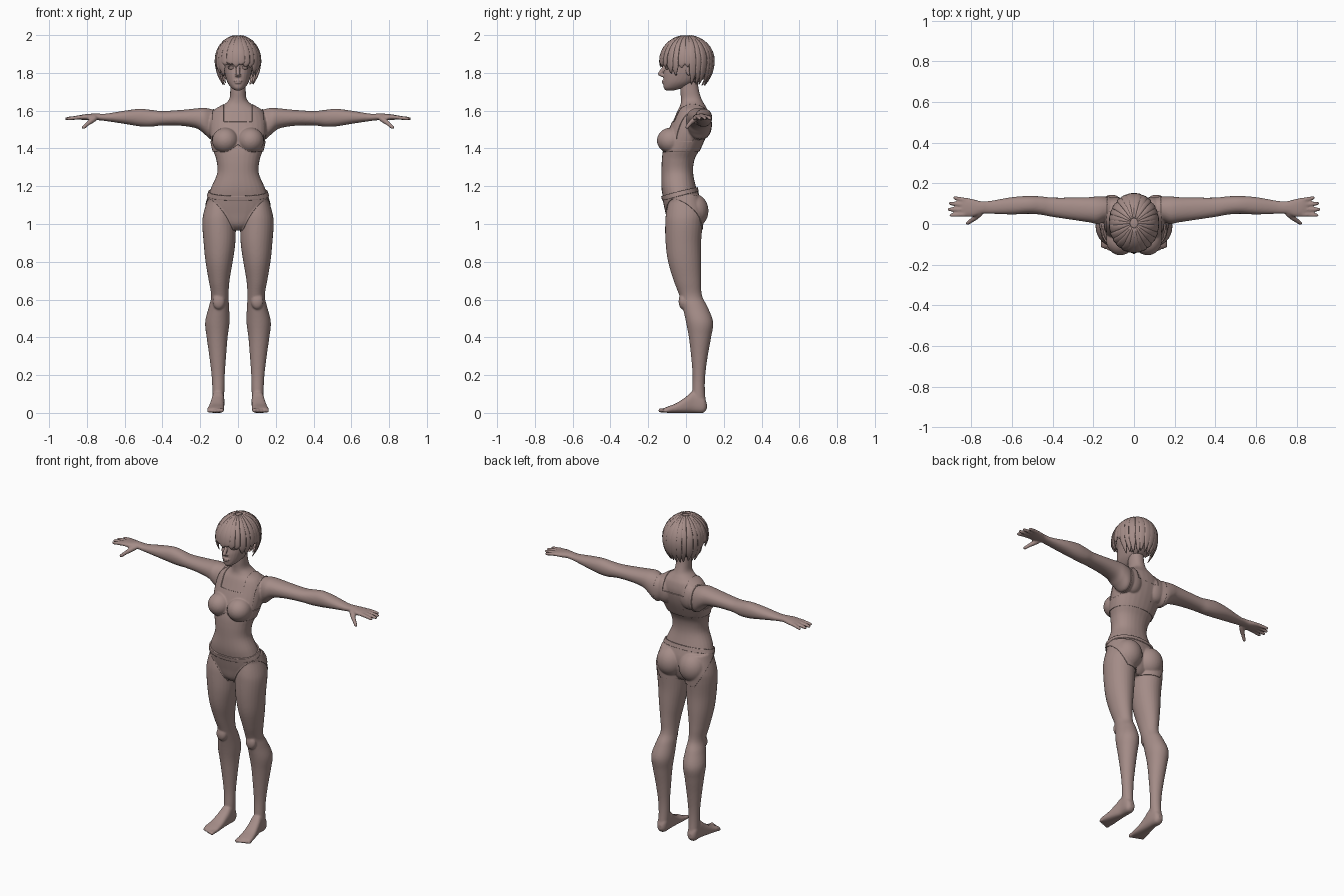
import bpy, bmesh, math, random
from mathutils import Vector, Matrix

random.seed(4)
cube = bpy.data.objects.get("Cube")
if cube:
    bpy.data.objects.remove(cube, do_unlink=True)

clay = bpy.data.materials.new("warm_brown_clay")
clay.use_nodes = True
clay.diffuse_color = (0.37, 0.262, 0.243, 1)
clay.node_tree.nodes["Principled BSDF"].inputs["Base Color"].default_value = clay.diffuse_color


def finish(name, bm, fix_normals=True):
    if fix_normals:
        bmesh.ops.recalc_face_normals(bm, faces=bm.faces[:])
    for face in bm.faces:
        face.smooth = True
    mesh = bpy.data.meshes.new(name)
    bm.to_mesh(mesh)
    bm.free()
    mesh.materials.append(clay)
    obj = bpy.data.objects.new(name, mesh)
    bpy.context.scene.collection.objects.link(obj)
    return obj


def loft(bm, rings, sides=28, power=2.0):
    """Skin a row of rounded rings, each given as centre and two half axes."""
    def soft(v):
        return math.copysign(abs(v) ** (2 / power), v)
    loops = []
    for c, u, v in rings:
        angles = [math.tau * i / sides for i in range(sides)]
        loops.append([bm.verts.new(c + u * soft(math.cos(a)) + v * soft(math.sin(a))) for a in angles])
    for low, high in zip(loops, loops[1:]):
        for i in range(sides):
            j = (i + 1) % sides
            bm.faces.new((low[i], low[j], high[j], high[i]))
    bm.faces.new(loops[0][::-1])
    bm.faces.new(loops[-1])


def refine(keys, steps=5):
    """Catmull-Rom smoothing through the key sections."""
    out = []
    for i in range(len(keys) - 1):
        quad = [keys[max(0, min(len(keys) - 1, i + k))] for k in (-1, 0, 1, 2)]
        for s in range(steps):
            t = s / steps
            out.append([0.5 * (2 * b + (c - a) * t + (2 * a - 5 * b + 4 * c - d) * t * t
                               + (3 * b - a - 3 * c + d) * t ** 3) for a, b, c, d in zip(*quad)])
    return out + [list(keys[-1])]


def limb(bm, axis, keys, power=2.0):
    """Loft along an axis; keys hold position, then low/high on the next two axes."""
    p, q = (axis + 1) % 3, (axis + 2) % 3
    rings = []
    for pos, a0, a1, b0, b1 in refine(keys):
        c, u, v = Vector(), Vector(), Vector()
        c[axis], c[p], c[q] = pos, (a0 + a1) / 2, (b0 + b1) / 2
        u[p], v[q] = (a1 - a0) / 2, (b1 - b0) / 2
        rings.append((c, u, v))
    loft(bm, rings, power=power)


def tube(bm, pts, widths, thicks, hints, sides=10):
    rings = []
    for i, p in enumerate(pts):
        along = (pts[min(i + 1, len(pts) - 1)] - pts[max(i - 1, 0)]).normalized()
        u = along.cross(hints[i]).normalized()
        rings.append((p, u * widths[i], u.cross(along) * thicks[i]))
    loft(bm, rings, sides)


def digit(bm, start, end, r0, r1):
    a, b = Vector(start), Vector(end)
    ts = [0, 0.03, 0.3, 0.6, 0.85, 0.95, 1]
    shape = [0.5, 1, 1, 1, 1, 0.8, 0.4]
    rad = [(r0 + (r1 - r0) * t) * s for t, s in zip(ts, shape)]
    tube(bm, [a.lerp(b, t) for t in ts], rad, rad, [Vector((0, 0.3, 1))] * len(ts))


def ball(bm, centre, radii):
    bmesh.ops.create_uvsphere(bm, u_segments=28, v_segments=18, radius=1,
                              matrix=Matrix.Translation(centre) @ Matrix.Diagonal((*radii, 1)))


def mirror(bm):
    bmesh.ops.mirror(bm, geom=bm.verts[:] + bm.edges[:] + bm.faces[:], axis='X', merge_dist=0)


def fuse(obj, voxel, rounds):
    mod = obj.modifiers.new("fuse", 'REMESH')
    mod.mode, mod.voxel_size, mod.use_smooth_shade = 'VOXEL', voxel, True
    mod = obj.modifiers.new("soften", 'SMOOTH')
    mod.factor, mod.iterations = 0.5, rounds


# Left leg and foot
bm = bmesh.new()
limb(bm, 2, [(1.15, .05, .155, -.085, .06), (1.06, .02, .182, -.105, .09), (1, .012, .189, -.11, .088),
             (.9, .014, .182, -.108, .08), (.8, .028, .172, -.095, .08), (.7, .045, .155, -.065, .08),
             (.62, .05, .142, -.035, .085), (.56, .047, .155, -.018, .115), (.48, .045, .174, 0, .144),
             (.4, .055, .166, .015, .133), (.3, .063, .152, .027, .115), (.2, .07, .14, .035, .102),
             (.12, .072, .136, .033, .1), (.04, .075, .136, .03, .107)])
limb(bm, 1, [(.11, .02, .05, .09, .12), (.09, 0, .09, .076, .135), (.04, 0, .115, .072, .138),
             (0, 0, .085, .073, .146), (-.05, 0, .052, .073, .156), (-.09, 0, .036, .073, .163),
             (-.115, .002, .026, .077, .16)], power=2.6)
ball(bm, (.102, -.017, .59), (.033, .022, .042))
for i in range(5):
    x, r = .087 + .0172 * i, .0125 - .0011 * i
    digit(bm, (x, -.095, r + .003), (x, -.146 + .007 * i, r), r, r * .9)

# Left arm and hand
limb(bm, 0, [(.09, .03, .12, 1.47, 1.59), (.14, .012, .135, 1.447, 1.608), (.18, 0, .136, 1.478, 1.615),
             (.22, .008, .132, 1.506, 1.612), (.3, .02, .13, 1.52, 1.604), (.4, .035, .13, 1.522, 1.598),
             (.46, .046, .136, 1.515, 1.604), (.52, .05, .138, 1.517, 1.61), (.6, .047, .132, 1.53, 1.6),
             (.7, .05, .115, 1.545, 1.584), (.75, .05, .112, 1.55, 1.585), (.79, .036, .122, 1.549, 1.583),
             (.83, .036, .13, 1.552, 1.578), (.85, .042, .126, 1.556, 1.572)], power=2.2)
for y0, y1, tip in ((.047, .043, .908), (.07, .072, .918), (.094, .102, .912), (.117, .13, .89)):
    digit(bm, (.825, y0, 1.566), (tip, y1, 1.557), .0115, .009)
digit(bm, (.755, .055, 1.562), (.79, .022, 1.535), .016, .013)
digit(bm, (.785, .027, 1.54), (.824, 0, 1.506), .0125, .0095)

# Chest and seat volumes, then the torso and neck
ball(bm, (.067, -.08, 1.442), (.066, .07, .064))
ball(bm, (.077, .043, 1.07), (.078, .072, .085))
ball(bm, (.085, .085, 1.53), (.06, .042, .075))
mirror(bm)
trunk = [(.97, .04, -.06, .04), (1, .09, -.09, .06), (1.06, .155, -.105, .075), (1.12, .163, -.118, .075),
         (1.19, .143, -.13, .055), (1.27, .11, -.13, .038), (1.34, .115, -.128, .045),
         (1.4, .135, -.12, .075), (1.48, .149, -.095, .108), (1.55, .148, -.066, .122),
         (1.6, .125, -.045, .115), (1.63, .078, -.03, .1), (1.66, .047, -.027, .083),
         (1.71, .041, -.03, .068), (1.78, .04, -.03, .06)]
limb(bm, 2, [(z, -w, w, y0, y1) for z, w, y0, y1 in trunk], power=2.2)
body = finish("body", bm)
fuse(body, .0055, 4)

# Head with nose, lips and ears
bm = bmesh.new()
ball(bm, (.08, .018, 1.815), (.012, .019, .031))
ball(bm, (.034, -.097, 1.85), (.028, .02, .008))
mirror(bm)
skull = [(1.708, .016, -.108, -.06), (1.722, .036, -.118, -.01), (1.75, .056, -.12, .045),
         (1.79, .069, -.119, .09), (1.828, .076, -.112, .11), (1.86, .08, -.12, .12),
         (1.92, .076, -.118, .115), (1.97, .04, -.07, .07)]
limb(bm, 2, [(z, -w, w, y0, y1) for z, w, y0, y1 in skull], power=2.2)
digit(bm, (0, -.106, 1.845), (0, -.143, 1.786), .009, .012)
ball(bm, (0, -.124, 1.787), (.017, .012, .009))
for z, w in ((1.757, .024), (1.747, .019)):
    ball(bm, (0, -.115, z), (w, .013, .0055))
head = finish("head", bm)
fuse(head, .0035, 3)

# Eyes and upper lids
bm = bmesh.new()
ball(bm, (.034, -.098, 1.826), (.018, .012, .0085))
lid = [Vector((.034 + .02 * k, -.107 + .008 * k * k, 1.835 - .006 * k * k)) for k in (-1, -.5, 0, .5, 1)]
tube(bm, lid, [.002, .004, .005, .004, .002], [.003] * 5, [Vector((0, -1, 0))] * 5)
mirror(bm)
finish("eyes", bm)

# Hair cap, open over the face
MID = Vector((0, .005, 1.865))
bm = bmesh.new()
ball(bm, MID, (.113, .138, .128))
bmesh.ops.delete(bm, geom=[f for f in bm.faces if f.calc_center_median().z < 1.862
                           and f.calc_center_median().y < .045], context='FACES')
finish("hair_cap", bm)


# Hair locks, swept from the crown over the cap
def lock(bm, angle, end, width):
    pts, count = [], 16
    for i in range(count):
        z = MID.z + .129 * math.cos(.12 + 1.45 * i / 8) if i <= 8 else None
        if z is None:
            z = MID.z + (end - MID.z) * (i - 8) / (count - 9)
        if z > MID.z:
            k = math.sqrt(max(0, 1 - ((z - MID.z) / .13) ** 2))
        else:
            k = 1 - 19 * (z - MID.z) ** 2
        pts.append(Vector((.117 * math.sin(angle) * k, MID.y - .141 * math.cos(angle) * k, z)))
    widths = [width * min(1, .25 + i / 8, .15 + (count - 1 - i) / 5) for i in range(count)]
    thick = [.0065 * min(1, .3 + (count - 1 - i) / 4) for i in range(count)]
    tube(bm, pts, widths, thick, [p - MID for p in pts], 12)


bm = bmesh.new()
LOCKS = 26
for i in range(LOCKS):
    a = math.tau * (i + .5) / LOCKS - math.pi
    side = abs(a)
    if side < .65:
        end = 1.838
    elif side < 1.2:
        end = 1.79
    elif side < 1.7:
        end = 1.825
    else:
        end = 1.742
    lock(bm, a + random.uniform(-.04, .04), end + random.uniform(-.01, .01), .023)
finish("hair_locks", bm)


# Garments: cut shells lifted off the body
def garment(name, low, high, cuts, keep, lift):
    bm = bmesh.new()
    bm.from_object(body, bpy.context.evaluated_depsgraph_get())
    def trim(rule):
        drop = [f for f in bm.faces if not rule(f.calc_center_median())]
        bmesh.ops.delete(bm, geom=drop, context='FACES')
    trim(lambda c: low < c.z < high and abs(c.x) < .21)
    for co, no in cuts:
        bmesh.ops.bisect_plane(bm, geom=bm.verts[:] + bm.edges[:] + bm.faces[:], dist=1e-6,
                               plane_co=co, plane_no=Vector(no).normalized())
    trim(keep)
    bm.normal_update()
    for v, n in [(v, v.normal.copy()) for v in bm.verts]:
        v.co += n * lift
    obj = finish(name, bm, False)
    mod = obj.modifiers.new("cloth", 'SOLIDIFY')
    mod.thickness, mod.offset = lift * 1.5, -1


def top_rule(c):
    x = abs(c.x)
    hem = max(1.385, 1.42 - .6 * x) if c.y < 0 else 1.385
    return c.z > hem and x < .155 and (x < .133 or c.z < 1.44) and (c.z < 1.54 or x > .075)


def waist(c):
    return c.z - .25 * c.y


def leg_line(c):
    return c.z - 1.4 * abs(c.x) + .8 * c.y


level, slope = (0, 0, 1), (0, -.25, 1)
top_cuts = [((0, 0, z), level) for z in (1.385, 1.44, 1.54)]
top_cuts += [((s * x, 0, 0), (1, 0, 0)) for s in (1, -1) for x in (.075, .133, .155)]
top_cuts += [((0, 0, 1.42), (s * .6, 0, 1)) for s in (1, -1)]
garment("crop_top", 1.36, 1.66, top_cuts, top_rule, .004)
brief_cuts = [((0, 0, z), slope) for z in (1.155, 1.18)] + [((0, 0, .97), level)]
brief_cuts += [((0, 0, .872), (s * -1.4, .8, 1)) for s in (1, -1)]
garment("briefs", .95, 1.24, brief_cuts,
        lambda c: c.z > .97 and waist(c) < 1.18 and (leg_line(c) > .872 or waist(c) > 1.155), .004)
garment("waistband", 1.08, 1.24, brief_cuts[:2], lambda c: 1.155 < waist(c) < 1.18, .008)
